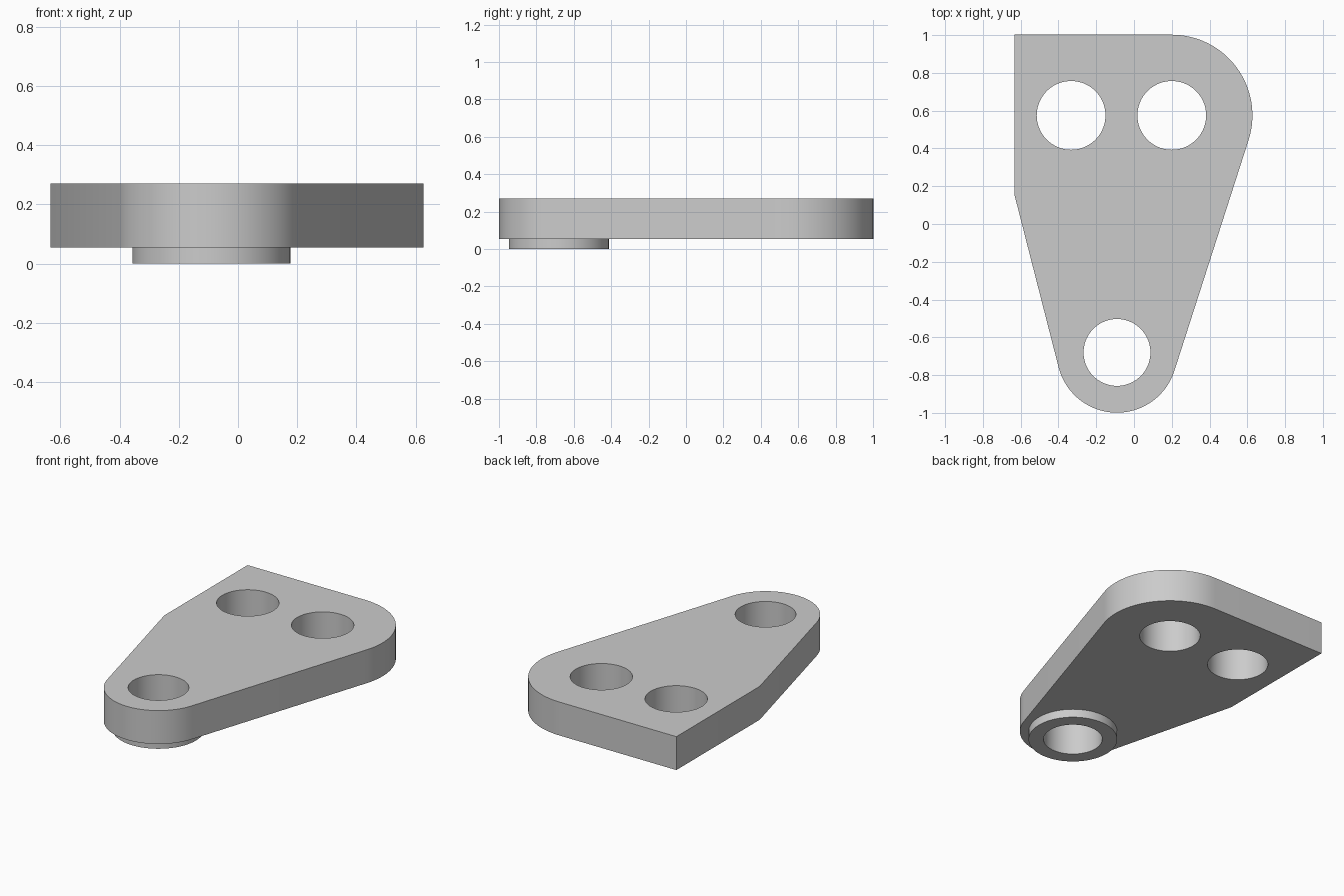
import bpy
import bmesh
from math import atan2, acos, cos, sin, pi
from mathutils import Vector

cube = bpy.data.objects.get("Cube")
if cube:
    bpy.data.objects.remove(cube, do_unlink=True)

PLATE_BOTTOM, PLATE_TOP = 0.055, 0.27
BIG, BIG_R = Vector((0.2, 0.575)), 0.427
TIP, TIP_R = Vector((-0.09, -0.68)), 0.319
LEFT_X = -0.633

grey = bpy.data.materials.new("plain_grey")
grey.use_nodes = True
colour = (0.6, 0.6, 0.6, 1)
grey.diffuse_color = colour
grey.node_tree.nodes["Principled BSDF"].inputs["Base Color"].default_value = colour


def arc(centre, radius, start, end, steps):
    angles = [start + (end - start) * i / steps for i in range(steps + 1)]
    return [centre + radius * Vector((cos(a), sin(a))) for a in angles]


def prism(name, outline, bottom, top):
    """Extrude a flat outline between two heights."""
    bm = bmesh.new()
    face = bm.faces.new([bm.verts.new((p.x, p.y, bottom)) for p in outline])
    new = bmesh.ops.extrude_face_region(bm, geom=[face])["geom"]
    bmesh.ops.translate(bm, vec=(0, 0, top - bottom),
                        verts=[v for v in new if isinstance(v, bmesh.types.BMVert)])
    bmesh.ops.recalc_face_normals(bm, faces=bm.faces)
    mesh = bpy.data.meshes.new(name)
    bm.to_mesh(mesh)
    bm.free()
    mesh.materials.append(grey)
    obj = bpy.data.objects.new(name, mesh)
    bpy.context.collection.objects.link(obj)
    return obj


def disc(name, centre, radius, bottom, top):
    return prism(name, arc(centre, radius, 0, 2 * pi, 72)[:-1], bottom, top)


def combine(target, tool, operation):
    """Apply a boolean and discard the tool."""
    mod = target.modifiers.new(operation.title(), 'BOOLEAN')
    mod.operation, mod.object, mod.solver = operation, tool, 'EXACT'
    bpy.context.view_layer.objects.active = target
    bpy.ops.object.modifier_apply(modifier=mod.name)
    bpy.data.objects.remove(tool, do_unlink=True)


# Plate outline: two rounded ends joined by tangent sides, one square corner
axis = BIG - TIP
right_angle = atan2(axis.y, axis.x) - acos((TIP_R - BIG_R) / axis.length)
bend = Vector((LEFT_X, 0.155))
to_bend = bend - TIP
left_angle = atan2(to_bend.y, to_bend.x) + acos(TIP_R / to_bend.length) - 2 * pi
outline = arc(BIG, BIG_R, right_angle, pi / 2, 32)
outline += [Vector((LEFT_X, BIG.y + BIG_R)), bend]
outline += arc(TIP, TIP_R, left_angle, right_angle, 40)
plate = prism("bracket_plate", outline, PLATE_BOTTOM, PLATE_TOP)

# Raised collar under the narrow end
combine(plate, disc("collar", TIP, 0.267, 0, 0.15), 'UNION')

# Through holes
for centre, radius in ((BIG, 0.182), (Vector((-0.333, BIG.y)), 0.182), (TIP, 0.177)):
    combine(plate, disc("hole_cutter", centre, radius, -0.1, 0.4), 'DIFFERENCE')

# Smooth curved walls, crisp rims
bpy.ops.object.select_all(action='DESELECT')
plate.select_set(True)
bpy.context.view_layer.objects.active = plate
bpy.ops.object.shade_smooth_by_angle(angle=pi / 9)
